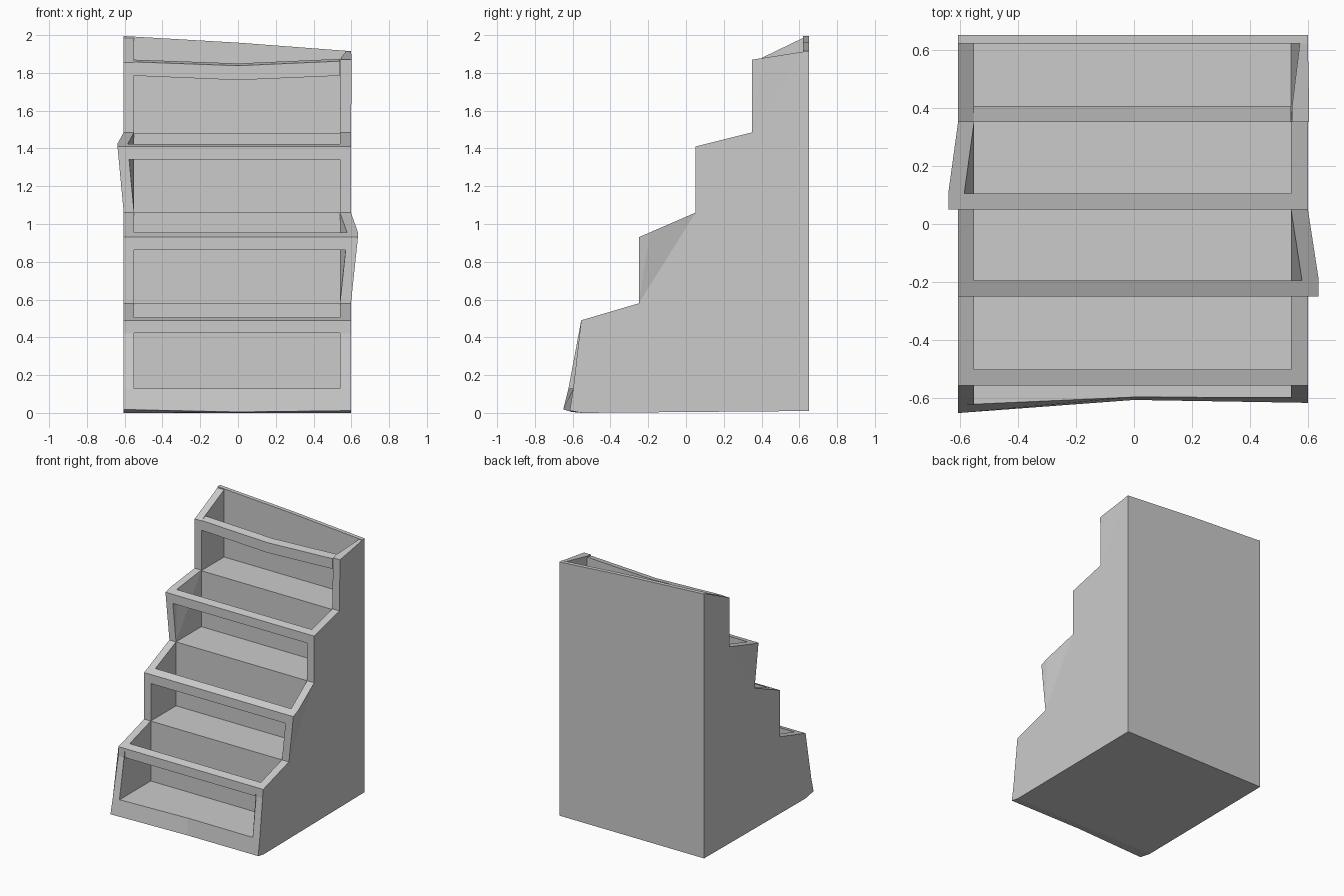
import bpy, bmesh

if "Cube" in bpy.data.objects:
    bpy.data.objects.remove(bpy.data.objects["Cube"])

XL, XR = -0.605, 0.598      # outer faces of the unit
IL, IR = -0.55, 0.54        # inner faces of the side walls


def loft(name, sections):
    """Skin a row of matching closed sections, fan-capped at both ends."""
    bm = bmesh.new()
    rings = [[bm.verts.new(p) for p in s] for s in sections]
    n = len(rings[0])
    for a, b in zip(rings, rings[1:]):
        for i in range(n):
            j = (i + 1) % n
            bm.faces.new((a[i], a[j], b[j], b[i]))
    for ring in (rings[0], rings[-1]):
        if n > 6:
            bm.faces.new(ring)
        else:
            for i in range(1, n - 1):
                bm.faces.new((ring[0], ring[i], ring[i + 1]))
    bmesh.ops.recalc_face_normals(bm, faces=bm.faces)
    me = bpy.data.meshes.new(name)
    bm.to_mesh(me)
    bm.free()
    ob = bpy.data.objects.new(name, me)
    bpy.context.collection.objects.link(ob)
    return ob


# stepped body: floors, risers and the tall back panel
def body_section(x, front, lip, top, bottom):
    pts = [(front, bottom), (lip, 0.13), (-0.25, 0.13), (-0.25, 0.58),
           (0.05, 0.58), (0.05, 1.06), (0.35, 1.06), (0.35, 1.48),
           (0.62, 1.48), (0.62, top), (0.65, top), (0.65, 0.01), (-0.55, 0.0)]
    return [(x, y, z) for y, z in pts]


loft("stepped_body", [
    body_section(XL, -0.65, -0.622, 1.995, 0.018),
    body_section(0, -0.605, -0.595, 1.96, 0.005),
    body_section(XR, -0.615, -0.597, 1.915, 0.012)])


# side wall of one bin; push bends the top front corner outward
def wall(name, outer, inner, floor, front, back, top_f, top_b, push=0,
         toe=None, back_inner=None):
    slope = (top_b - top_f) / (back - front)
    rows = [(toe or front, floor, 0), (back, floor, 0), (back, top_b, 0),
            (front + 0.06, top_f + 0.06 * slope, push), (front, top_f, push)]
    if toe:
        rows.append((front, top_f - 0.07, 0))
    out = [(outer + p, y, z) for y, z, p in rows]
    inn = [(inner + p, y, z) for y, z, p in rows]
    if back_inner:
        inn[2] = (back_inner, back, top_b)
    loft(name, [out, inn])


# bins: floor, front, back, top at front, top at back, left push, right push
bins = [(0.13, -0.555, -0.25, 0.49, 0.58, 0, 0),
        (0.58, -0.25, 0.05, 0.93, 1.06, 0, 0.037),
        (1.06, 0.05, 0.35, 1.41, 1.485, -0.033, 0)]
for k, (fl, f, b, tf, tb, pl, pr) in enumerate(bins, 1):
    wall(f"left_wall_{k}", XL, IL, fl, f, b, tf, tb, pl, -0.622 if k == 1 else None)
    wall(f"right_wall_{k}", XR, IR, fl, f, b, tf, tb, pr, -0.597 if k == 1 else None)
    # front rail with a sloping top
    rise = 0.055 * (tb - tf) / (b - f)
    loft(f"front_rail_{k}", [
        [(x, f, tf - 0.068), (x, f, tf), (x, f + 0.055, tf + rise),
         (x, f + 0.055, tf - 0.068)] for x in (IL + pl, IR + pr)])

# uneven top bin
wall("left_wall_4", XL, IL, 1.48, 0.35, 0.62, 1.855, 1.985)
wall("right_wall_4", XR, IR, 1.48, 0.35, 0.62, 1.87, 1.912, 0.004, None, 0.57)
loft("front_rail_4", [
    [(x, 0.35, lo), (x, 0.35, hi), (x, 0.405, hi + 0.012), (x, 0.405, lo)]
    for x, lo, hi in ((IL, 1.785, 1.858), (0, 1.762, 1.838), (IR, 1.785, 1.862))])
